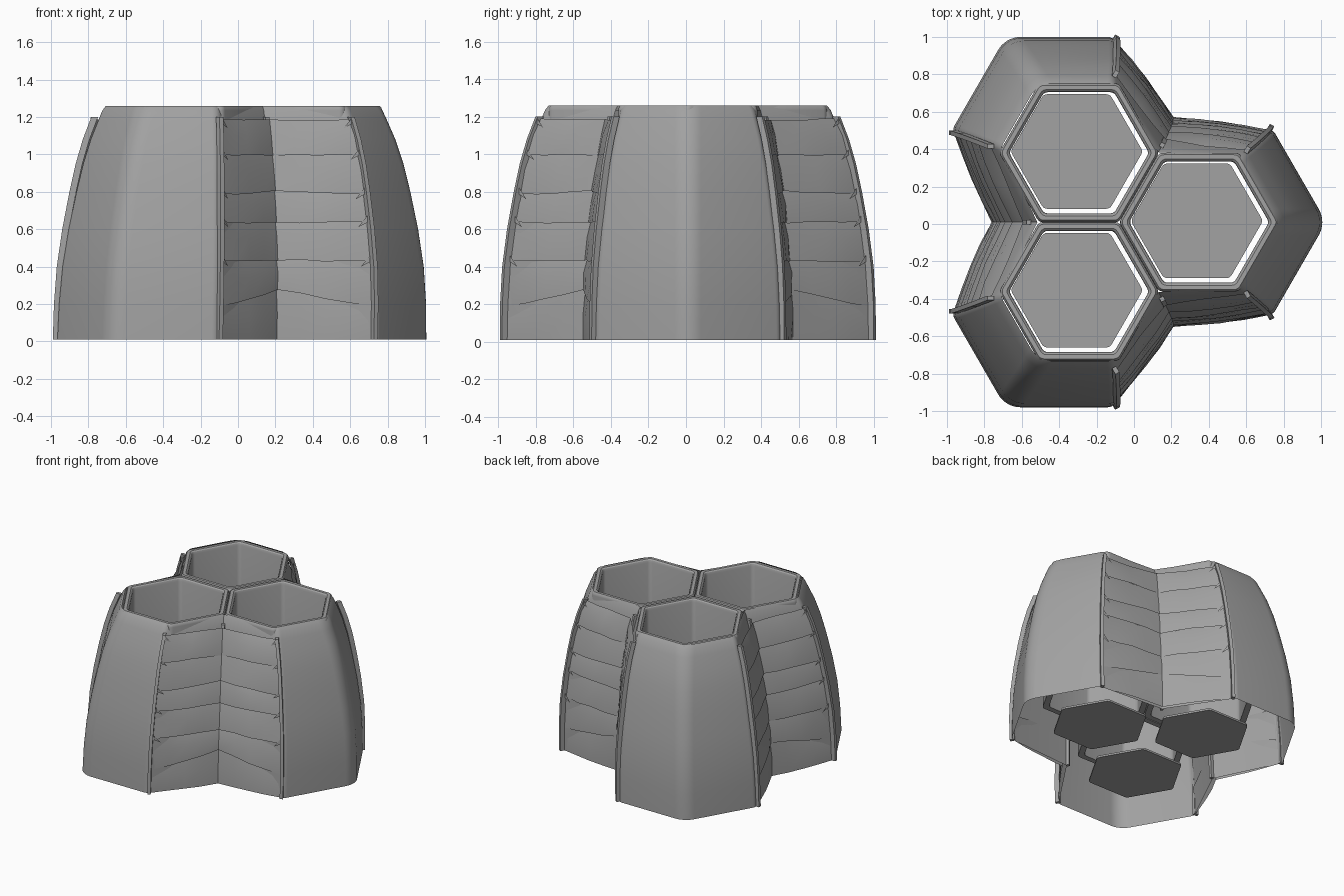
import bpy, bmesh, math, random
from mathutils import Vector, Matrix

if "Cube" in bpy.data.objects:
    bpy.data.objects.remove(bpy.data.objects["Cube"])

random.seed(4)
grey = bpy.data.materials.new("mid_grey")
grey.diffuse_color = (0.36, 0.36, 0.36, 1)
grey.use_nodes = True
grey.node_tree.nodes["Principled BSDF"].inputs["Base Color"].default_value = grey.diffuse_color
Z_TOP = 1.26
# outer wall: height and distance of the wall from the cluster axis
PROFILE = [(0.01, .99), (.2, .985), (.4, .97), (.6, .94), (.8, .9), (.95, .865),
           (1.08, .825), (1.18, .785), (1.235, .762), (1.26, .742)]


def wall_dist(z):
    for (z0, d0), (z1, d1) in zip(PROFILE, PROFILE[1:]):
        if z <= z1:
            return d0 + (d1 - d0) * (z - z0) / (z1 - z0)
    return PROFILE[-1][1]


def axis(z):
    return Vector((-.115 + .03 * z / Z_TOP, .01, z))


def spin(v, deg):
    return Matrix.Rotation(math.radians(deg), 3, 'Z') @ Vector((v[0], v[1], 0))


def place(v, deg, z):
    return axis(z) + spin(v, deg)


def wall_end(z, side):
    """Outer end of a curved wall in its tower's own frame."""
    d = wall_dist(z)
    length = .397 + (d - .74) * .7
    return Vector((d / math.cos(math.pi / 6) - length / 2, side * length * math.cos(math.pi / 6), 0))


def make(name, verts, faces, smooth=True, angle=30):
    me = bpy.data.meshes.new(name)
    me.from_pydata([tuple(v) for v in verts], [], faces)
    me.materials.append(grey)
    bm = bmesh.new()
    bm.from_mesh(me)
    bmesh.ops.recalc_face_normals(bm, faces=bm.faces)
    bm.to_mesh(me)
    bm.free()
    ob = bpy.data.objects.new(name, me)
    bpy.context.collection.objects.link(ob)
    if smooth:
        bpy.ops.object.select_all(action='DESELECT')
        ob.select_set(True)
        bpy.context.view_layer.objects.active = ob
        bpy.ops.object.shade_smooth_by_angle(angle=math.radians(angle))
    return ob


def loft(name, rows, closed=False, loop=False, caps=False, **kw):
    """Skin rows of points; closed joins row ends, loop joins last row to first."""
    n, m = len(rows[0]), len(rows)
    verts = [p for r in rows for p in r]
    faces = []
    for i in range(m if loop else m - 1):
        for j in range(n if closed else n - 1):
            a, b = i * n, (i + 1) % m * n
            k = (j + 1) % n
            faces.append((a + j, a + k, b + k, b + j))
    if caps:
        faces += [tuple(range(n)), tuple(range((m - 1) * n, m * n))]
    return make(name, verts, faces, **kw)


def round_corner(p, a, b, r, steps):
    """Arc replacing corner p between neighbours a and b."""
    u, v = (a - p).normalized(), (b - p).normalized()
    half = u.angle(v) / 2
    t = r / math.tan(half)
    s, e = p + u * t, p + v * t
    c = p + (u + v).normalized() * r / math.sin(half)
    return [c + (s - c).lerp(e - c, i / steps).normalized() * r for i in range(steps + 1)]


def hexagon(centre, radius, z, r=.035):
    pts = [Vector((radius * math.cos(i * math.pi / 3), radius * math.sin(i * math.pi / 3), 0)) for i in range(6)]
    out = []
    for i in range(6):
        out += round_corner(pts[i], pts[i - 1], pts[(i + 1) % 6], r, 3)
    return [p + Vector((centre.x, centre.y, z)) for p in out]


# curved outer walls, one per tower, running back into the notches
def shell_row(z, deg):
    d = wall_dist(z)
    tip = Vector((d / math.cos(math.pi / 6), 0, 0))
    e0, e1 = wall_end(z, -1), wall_end(z, 1)
    inner = .43 + (d - .74) * .74
    f0, f1 = spin((inner, 0), -60), spin((inner, 0), 60)
    pts = [f0] + round_corner(e0, f0, tip, .05, 4) + round_corner(tip, e0, e1, .14, 8)
    pts += round_corner(e1, tip, f1, .05, 4) + [f1]
    return [place(p, deg, z) for p in pts]


for deg in (0, 120, 240):
    loft("tower_wall", [shell_row(z, deg) for z, d in PROFILE])

# hexagonal cups with rounded rims, and their low floor plates
CUP = [(.374, .28), (.374, 1.235), (.38, 1.252), (.39, Z_TOP), (.416, Z_TOP),
       (.425, 1.25), (.428, 1.235), (.424, .28)]
for deg in (0, 120, 240):
    c = Vector((-.08, .01, 0)) + spin((.428, 0), deg)
    loft("cup", [hexagon(c, r, z) for r, z in CUP], closed=True, loop=True)
    c2 = c + Vector((-.012, .007, 0))
    loft("cup_floor", [hexagon(c2, .354, z) for z in (.055, .07)], closed=True, caps=True)


# square bar following a path function of height
def bar(name, path, zs, half, deg):
    rows = []
    for z in zs:
        p = path(z)
        x, y = spin((1, 0), deg) * half[0], spin((0, 1), deg) * half[1]
        rows.append([p + x + y, p - x + y, p - x - y, p + x - y])
    loft(name, rows, closed=True, caps=True, angle=20)


def notch_corner(z, deg):
    return place((.64 - .13 * (z / 1.2) ** 2, 0), deg, z)


POST_Z = [0.01, .2, .4, .6, .8, .95, 1.08, 1.2]
for deg in (0, 120, 240):
    for side in (-1, 1):
        # edge post standing beside the end of each curved wall
        def post(z, s=side, d=deg):
            lean = spin((.02 * z, 0), s * 30)
            return place(wall_end(z, s) + Vector((-.015, s * .008, 0)) + lean, d, z)
        bar("edge_post", post, POST_Z, (.018, .012), deg + side * 60)
    bar("corner_pole", lambda z, d=deg: notch_corner(z, d + 60) - spin((.035, 0), d + 60),
        POST_Z, (.012, .012), deg + 60)

# draped cloth tiers in the three notches
TIERS = [.015, .21, .45, .66, .81, 1.02, 1.19]
PEAK = [0, .09, .01, .0, .02, .0, .0]


def cloth_end(z, side, deg):
    """Cloth edge at a post, hanging further out towards the top."""
    out = spin((.05 * (z / 1.2) ** 2, 0), side * 30)
    return place(wall_end(z, side) + Vector((-.04, -side * .005, 0)) + out, deg, z)


def cloth_row(z, deg, out, peak=0):
    a, b = cloth_end(z, 1, deg), cloth_end(z, -1, deg + 120)
    c = notch_corner(z, deg + 60)
    row = []
    for i in range(9):
        t = i / 4
        p = a.lerp(c, t) if i <= 4 else c.lerp(b, t - 1)
        push = out * (.45 + .55 * math.sin(math.pi * (t % 1))) + random.uniform(-.004, .004)
        p = p + spin((push, 0), deg + 60)
        p.z += peak * (1 - abs(t - 1))
        if i not in (0, 8) and z > .1:
            p.z += random.uniform(-.01, 0)
        row.append(p)
    return row


for deg in (0, 120, 240):
    for k in range(6):
        z0, z1 = TIERS[k], TIERS[k + 1]
        zs = [max(.01, z0 - .02), z0 + (z1 - z0) * .5, z1]
        peaks = (PEAK[k], (PEAK[k] + PEAK[k + 1]) / 2, PEAK[k + 1])
        loft("cloth_tier", [cloth_row(z, deg, o, p) for z, o, p in zip(zs, (.02, .016, -.01), peaks)],
             angle=25)
    # loose ties hooking each tier back to the posts
    for z in TIERS[2:]:
        for side, base in ((1, deg), (-1, deg + 120)):
            p = cloth_end(z, side, base)
            u = (notch_corner(z, deg + 60) - p).normalized()
            n = spin((1, 0), deg + 60)
            w = Vector((0, 0, .012))
            s, e = p + n * .02, p + u * .05 + n * .02 + Vector((0, 0, -.05))
            make("tie_flap", [s + w, s - w * 2, e], [(0, 1, 2)], smooth=False)
